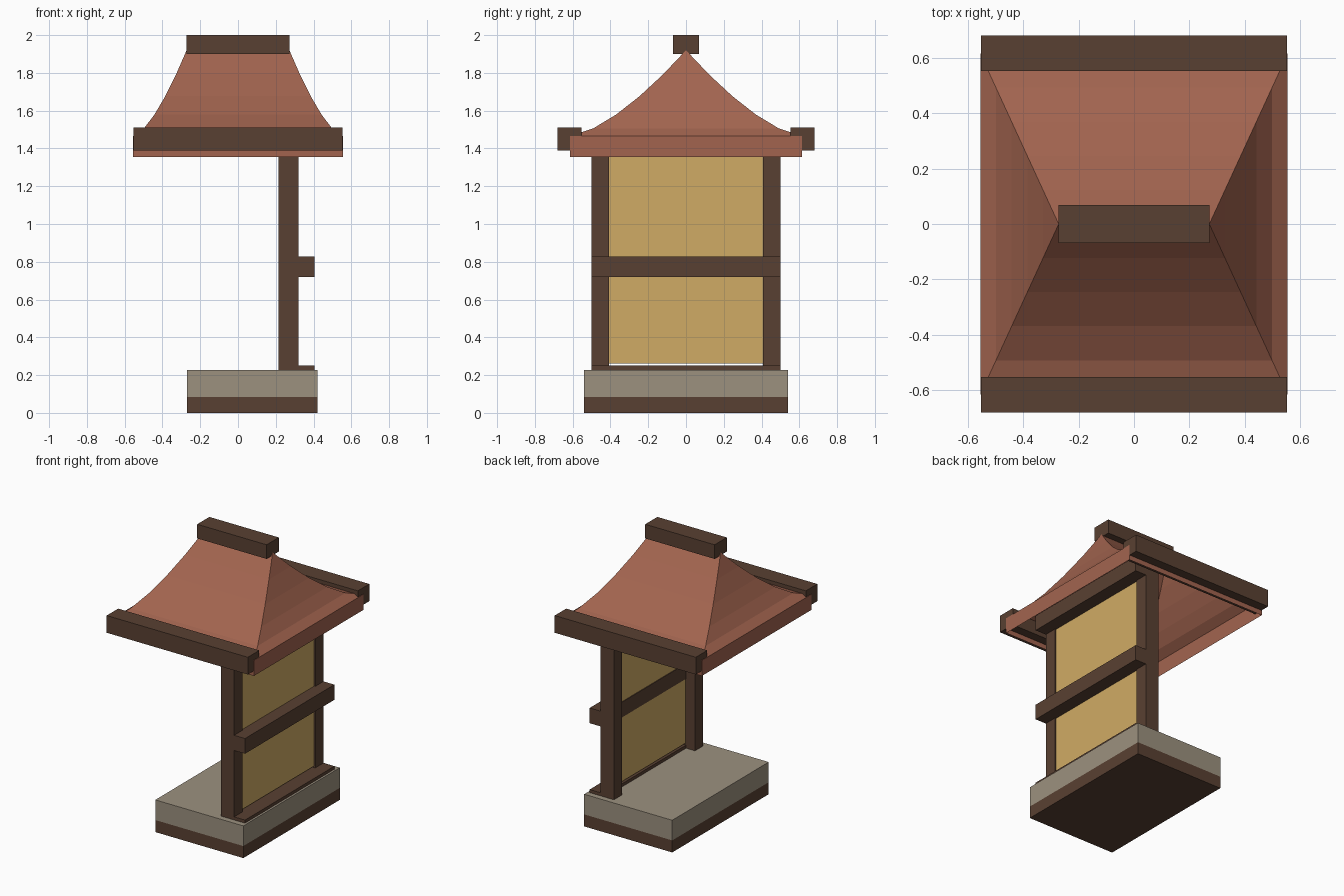
import bpy
import bmesh

cube = bpy.data.objects.get("Cube")
if cube:
    bpy.data.objects.remove(cube, do_unlink=True)


def make_material(name, hex_colour):
    """Flat material from an sRGB hex string, stored as linear values."""
    rgb = []
    for channel in bytes.fromhex(hex_colour):
        c = channel / 255
        rgb.append(c / 12.92 if c <= 0.04045 else ((c + 0.055) / 1.055) ** 2.4)
    mat = bpy.data.materials.new(name)
    mat.use_nodes = True
    mat.diffuse_color = (*rgb, 1)
    mat.node_tree.nodes["Principled BSDF"].inputs["Base Color"].default_value = (*rgb, 1)
    return mat


wood = make_material("dark wood", "594032")
stone = make_material("grey stone", "9C917F")
paper = make_material("tan panel", "D0AB65")
tile = make_material("red roof", "A2644F")


def finish(name, bm, mat):
    mesh = bpy.data.meshes.new(name)
    bm.to_mesh(mesh)
    bm.free()
    mesh.materials.append(mat)
    obj = bpy.data.objects.new(name, mesh)
    bpy.context.collection.objects.link(obj)
    return obj


def box(name, x, y, z, mat):
    """Box from (low, high) ranges on each axis."""
    bm = bmesh.new()
    bmesh.ops.create_cube(bm, size=1)
    for v in bm.verts:
        for axis, (low, high) in enumerate((x, y, z)):
            v.co[axis] = high if v.co[axis] > 0 else low
    return finish(name, bm, mat)


# Base
box("base_plinth", (-0.27, 0.42), (-0.54, 0.54), (0, 0.085), wood)
box("base_slab", (-0.27, 0.42), (-0.54, 0.54), (0.085, 0.228), stone)

# Wall: two posts, three rails and the panel
for side, (y0, y1) in (("right", (-0.5, -0.408)), ("left", (0.408, 0.5))):
    box(side + "_post", (0.215, 0.32), (y0, y1), (0.228, 1.47), wood)
for name, z0, z1 in (("bottom_rail", 0.2, 0.25), ("middle_rail", 0.72, 0.828),
                     ("top_rail", 1.38, 1.488)):
    box(name, (0.285, 0.405), (-0.5, 0.5), (z0, z1), wood)
box("wall_panel", (0.29, 0.312), (-0.408, 0.408), (0.262, 1.4), paper)

# Roof: open hipped shell with a concave slope and an upright skirt
RIDGE, DEPTH, EAVE, RISE, STEPS = 0.272, 0.615, 1.465, 0.455, 5
levels = [(DEPTH, 1.355)]
for i in range(STEPS + 1):
    t = i / STEPS
    levels.append((DEPTH * (1 - t), EAVE + RISE * t ** 1.5))

bm = bmesh.new()
rings = []
for y, z in levels:
    x = RIDGE + 0.46 * y
    corners = ((-x, -y), (x, -y), (x, y), (-x, y))
    rings.append([bm.verts.new((cx, cy, z)) for cx, cy in corners])
for lower, upper in zip(rings, rings[1:]):
    for i in range(4):
        j = (i + 1) % 4
        bm.faces.new((lower[i], lower[j], upper[j], upper[i]))
bmesh.ops.remove_doubles(bm, verts=bm.verts[:], dist=0.0001)
finish("roof_shell", bm, tile)

# Ridge cap and eave beams
box("ridge_cap", (-0.272, 0.272), (-0.068, 0.068), (1.9, 2.0), wood)
for name, y0, y1 in (("front_eave_beam", -0.68, -0.552), ("back_eave_beam", 0.552, 0.68)):
    box(name, (-0.553, 0.553), (y0, y1), (1.39, 1.512), wood)
